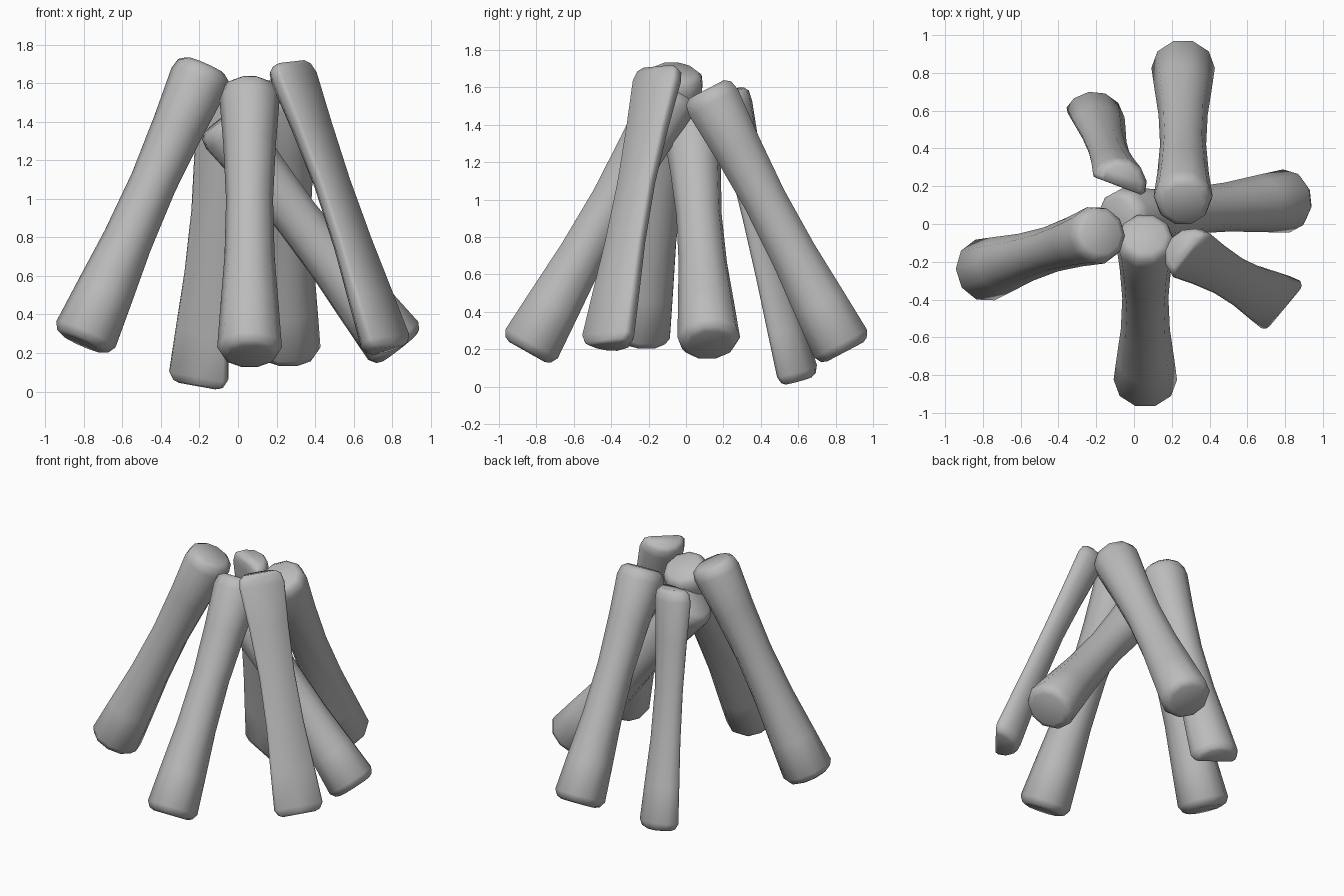
import bpy, bmesh, math
from mathutils import Vector

cube = bpy.data.objects.get("Cube")
if cube:
    bpy.data.objects.remove(cube, do_unlink=True)

# Plain grey wood
GREY = (0.5, 0.5, 0.5, 1.0)
mat = bpy.data.materials.new("grey_wood")
mat.use_nodes = True
mat.diffuse_color = GREY
bsdf = mat.node_tree.nodes["Principled BSDF"]
bsdf.inputs["Base Color"].default_value = GREY
bsdf.inputs["Roughness"].default_value = 0.8

# Log profile: (fraction of length, radius), flared and rounded at both ends
PROFILE = [(0, .115), (.008, .145), (.032, .168), (.18, .152), (.37, .13),
           (.58, .122), (.78, .136), (.95, .156), (.985, .143), (1, .11)]
SIDES = 10


def section(split):
    """Unit cross-section: a full round, or a half round with a flat side."""
    if not split:
        return [(math.cos(math.tau * i / SIDES), math.sin(math.tau * i / SIDES))
                for i in range(SIDES)]
    arc = [(math.cos(math.pi * i / 6), math.sin(math.pi * i / 6)) for i in range(1, 6)]
    return [(.97, .14)] + arc + [(-.97, .14), (-.88, 0), (0, 0), (.88, 0)]


def make_log(name, bottom, top, bulge=None):
    """Loft the profile from bottom to top; bulge is the round side of a split log."""
    a, b = Vector(bottom), Vector(top)
    axis = (b - a).normalized()
    v = Vector(bulge) if bulge else Vector((-axis.x, -axis.y, 0))
    v = (v - axis * v.dot(axis)).normalized()
    u = v.cross(axis)
    shape = section(bulge is not None)
    bm = bmesh.new()
    rings = []
    for t, r in PROFILE:
        centre = a.lerp(b, t)
        # Split logs keep their flat side flat and shrink about the half-round's middle at the ends
        shift = v * (.168 - r) * .35 if bulge and (t < .02 or t > .96) else Vector()
        rings.append([bm.verts.new(centre + shift + (u * p + v * q) * r) for p, q in shape])
    n = len(shape)
    for lo, hi in zip(rings, rings[1:]):
        for i in range(n):
            j = (i + 1) % n
            bm.faces.new((lo[i], lo[j], hi[j], hi[i]))
    bm.faces.new(rings[0][::-1])
    bm.faces.new(rings[-1])
    bmesh.ops.recalc_face_normals(bm, faces=bm.faces)
    for f in bm.faces:
        f.smooth = True
    mesh = bpy.data.meshes.new(name)
    bm.to_mesh(mesh)
    bm.free()
    mesh.materials.append(mat)
    obj = bpy.data.objects.new(name, mesh)
    bpy.context.collection.objects.link(obj)


# Round logs
make_log("right_log", (-.81, -.25, .25), (-.17, -.05, 1.69))
make_log("front_log", (.06, -.85, .185), (.06, -.06, 1.585))
make_log("back_log", (.26, .85, .185), (.26, .11, 1.59))
make_log("left_log", (.835, .125, .225), (-.09, .03, 1.41))

# Split logs
make_log("front_left_split_log", (.81, -.45, .24), (.295, -.165, 1.72), bulge=(-.77, .64, 0))
make_log("back_right_split_log", (-.22, .55, .025), (-.08, .185, 1.57), bulge=(.35, .93, 0))
